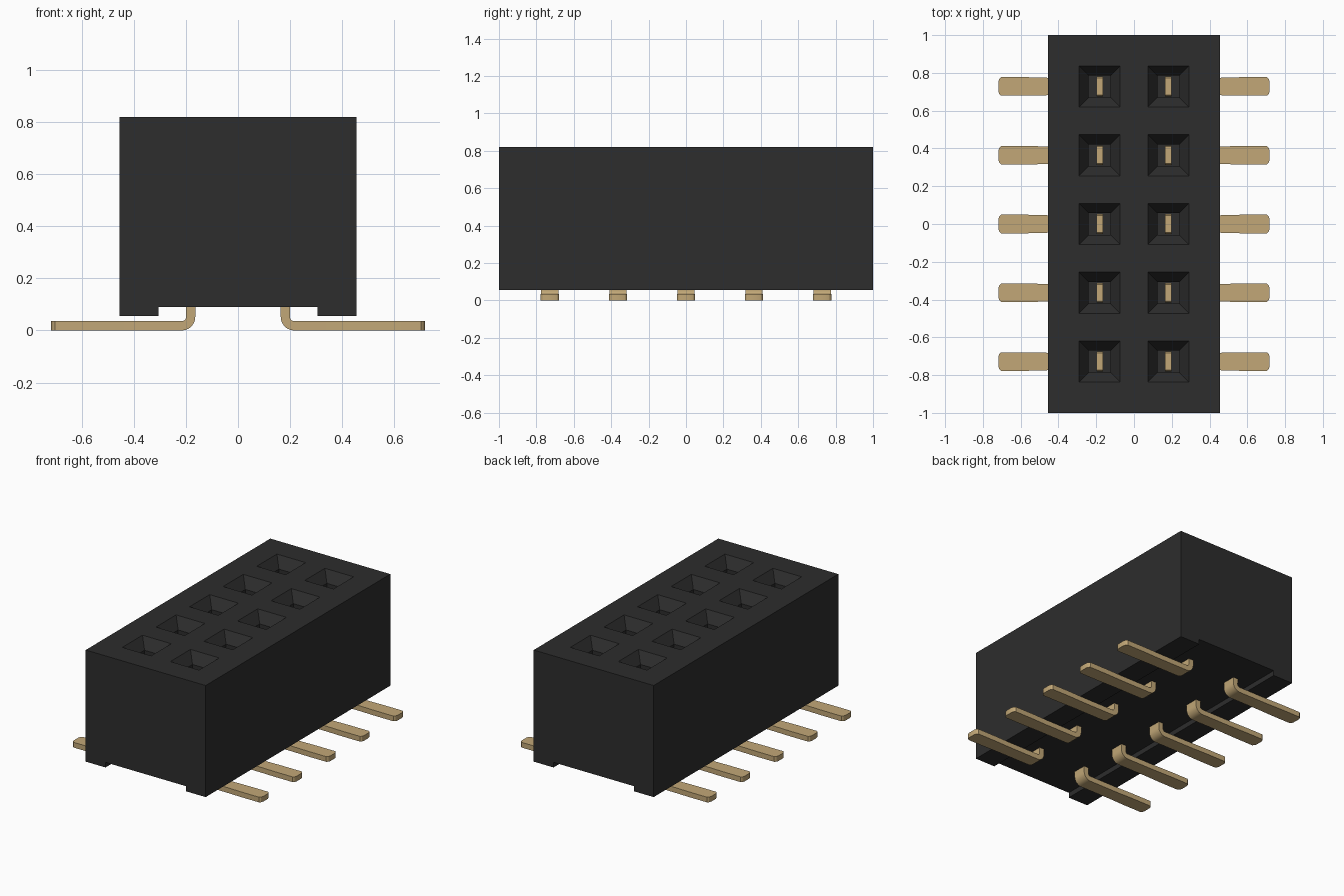
import bpy, bmesh, math
from mathutils import Vector

cube = bpy.data.objects.get("Cube")
if cube:
    bpy.data.objects.remove(cube, do_unlink=True)

PITCH = 0.364
ROWS = [(i - 2) * PITCH for i in range(5)]
COLS = (-PITCH / 2, PITCH / 2)
TOP = 0.82


def material(name, rgb):
    m = bpy.data.materials.new(name)
    m.use_nodes = True
    m.diffuse_color = (*rgb, 1)
    m.node_tree.nodes["Principled BSDF"].inputs["Base Color"].default_value = (*rgb, 1)
    return m


def finish(bm, name, mat):
    bmesh.ops.recalc_face_normals(bm, faces=bm.faces[:])
    mesh = bpy.data.meshes.new(name)
    bm.to_mesh(mesh)
    bm.free()
    mesh.materials.append(mat)
    ob = bpy.data.objects.new(name, mesh)
    bpy.context.collection.objects.link(ob)
    return ob


black = material("black plastic", (0.026, 0.026, 0.026))
gold = material("gold metal", (0.54, 0.39, 0.185))


def housing():
    # Block with a channel along the underside
    bm = bmesh.new()
    profile = [(-0.455, TOP), (-0.455, 0.055), (-0.305, 0.055), (-0.305, 0.09),
               (0.305, 0.09), (0.305, 0.055), (0.455, 0.055), (0.455, TOP)]
    face = bm.faces.new([bm.verts.new((x, -1, z)) for x, z in profile])
    ext = bmesh.ops.extrude_face_region(bm, geom=[face])["geom"]
    bmesh.ops.translate(bm, vec=(0, 2, 0),
                        verts=[g for g in ext if isinstance(g, bmesh.types.BMVert)])
    bmesh.ops.recalc_face_normals(bm, faces=bm.faces[:])

    # Cut the top into cells, one for each socket mouth
    half = 0.109
    cuts = [(Vector((c + s * half, 0, 0)), Vector((1, 0, 0))) for c in COLS for s in (-1, 1)]
    cuts += [(Vector((0, r + s * half, 0)), Vector((0, 1, 0))) for r in ROWS for s in (-1, 1)]
    for co, no in cuts:
        bmesh.ops.bisect_plane(bm, geom=bm.verts[:] + bm.edges[:] + bm.faces[:],
                               plane_co=co, plane_no=no, dist=1e-5)

    def is_mouth(f):
        c = f.calc_center_median()
        return (c.z > TOP - 0.001 and min(abs(c.x - x) for x in COLS) < 0.02
                and min(abs(c.y - y) for y in ROWS) < 0.02)

    # Tapered lead-in, then a straight shaft
    faces = [f for f in bm.faces if is_mouth(f)]
    for scale, drop in ((0.53, 0.07), (1.0, 0.45)):
        faces = bmesh.ops.extrude_discrete_faces(bm, faces=faces)["faces"]
        for f in faces:
            c = f.calc_center_median()
            for v in f.verts:
                v.co = c + (v.co - c) * scale - Vector((0, 0, drop))
    return finish(bm, "housing", black)


def pin(name, side, y):
    # Stations along the strip: x, z, normal x, normal z, half width, half thickness
    t, r = 0.0178, 0.0335
    cx, cz = 0.2155, 0.0178 + r
    st = [(0.182, 0.50, 1, 0, 0.045, t), (0.182, 0.485, 1, 0, 0.052, t)]
    for i in range(7):
        a = math.pi + i * math.pi / 12
        st.append((cx + r * math.cos(a), cz + r * math.sin(a),
                   -math.cos(a), -math.sin(a), 0.046, t))
    st += [(0.45, t, 0, 1, 0.046, t), (0.56, t, 0, 1, 0.049, t),
           (0.703, t, 0, 1, 0.049, t), (0.713, t, 0, 1, 0.04, t),
           (0.718, t, 0, 1, 0.025, t)]
    bm = bmesh.new()
    rings = []
    for x, z, nx, nz, w, h in st:
        rings.append([bm.verts.new((side * (x + k * h * nx), y + j * w, z + k * h * nz))
                      for k, j in ((-1, -1), (-1, 1), (1, 1), (1, -1))])
    for a, b in zip(rings, rings[1:]):
        for i in range(4):
            n = (i + 1) % 4
            bm.faces.new((a[i], a[n], b[n], b[i]))
    bm.faces.new(rings[0])
    bm.faces.new(rings[-1])
    return finish(bm, name, gold)


housing()

# Two mirrored rows of bent contact pins
pins = [pin(f"{label}_pin_{i + 1}", side, y)
        for side, label in ((1, "left"), (-1, "right")) for i, y in enumerate(ROWS)]

bpy.ops.object.select_all(action='DESELECT')
for ob in pins:
    ob.select_set(True)
bpy.context.view_layer.objects.active = pins[0]
bpy.ops.object.shade_smooth_by_angle(angle=math.radians(25))
